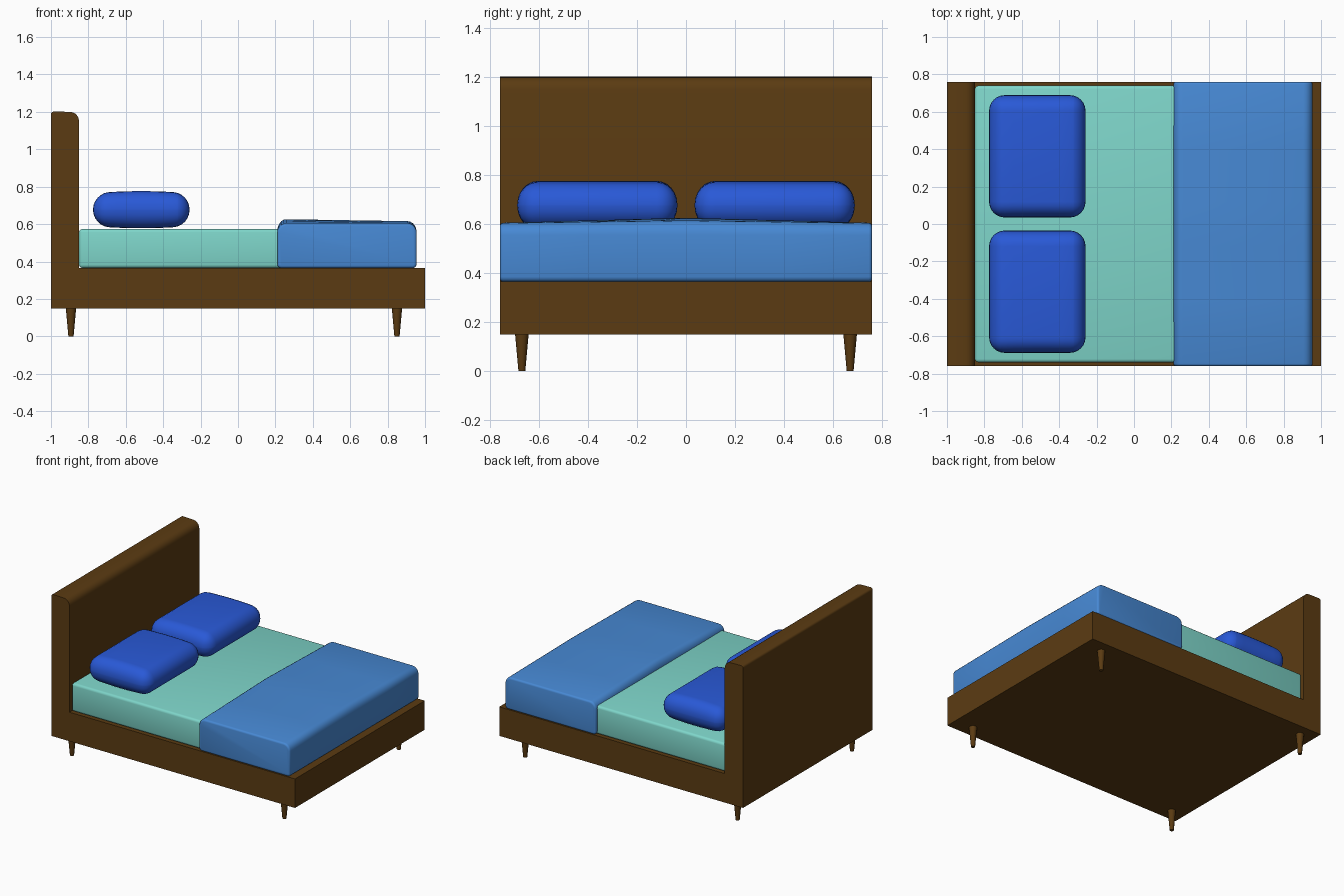
import bpy, bmesh
from math import radians, sin, cos

if "Cube" in bpy.data.objects:
    bpy.data.objects.remove(bpy.data.objects["Cube"])


def material(name, rgb):
    m = bpy.data.materials.new(name)
    m.diffuse_color = (*rgb, 1)
    m.use_nodes = True
    m.node_tree.nodes["Principled BSDF"].inputs["Base Color"].default_value = m.diffuse_color
    return m


WOOD = material("dark_wood", (0.105, 0.044, 0.006))
SHEET = material("mint_sheet", (0.21, 0.67, 0.59))
COVER = material("blue_cover", (0.063, 0.25, 0.66))
PILLOW = material("deep_blue", (0.022, 0.10, 0.68))


def finish(bm, name, mat, bevel=0, segments=3, angle=35):
    bmesh.ops.recalc_face_normals(bm, faces=bm.faces)
    me = bpy.data.meshes.new(name)
    bm.to_mesh(me)
    bm.free()
    me.materials.append(mat)
    ob = bpy.data.objects.new(name, me)
    bpy.context.collection.objects.link(ob)
    bpy.ops.object.select_all(action='DESELECT')
    ob.select_set(True)
    bpy.context.view_layer.objects.active = ob
    if bevel:
        mod = ob.modifiers.new("soft_edges", 'BEVEL')
        mod.width, mod.segments = bevel, segments
        mod.limit_method, mod.angle_limit = 'ANGLE', radians(60)
        bpy.ops.object.modifier_apply(modifier=mod.name)
    bpy.ops.object.shade_smooth_by_angle(angle=radians(angle))
    return ob


def corner(cx, cz, r, start, end, n=5):
    angles = [radians(start + (end - start) * i / n) for i in range(n + 1)]
    return [(cx + r * cos(a), cz + r * sin(a)) for a in angles]


def loft(profile, ys, lift=lambda x, y, z: 0):
    """Side profile (x, z) carried through stations along y, with end caps."""
    bm = bmesh.new()
    rings = [[bm.verts.new((x, y, z + lift(x, y, z))) for x, z in profile] for y in ys]
    n = len(profile)
    for a, b in zip(rings, rings[1:]):
        for i in range(n):
            bm.faces.new((a[i], a[(i + 1) % n], b[(i + 1) % n], b[i]))
    bm.faces.new(rings[0])
    bm.faces.new(rings[-1])
    return bm


def box(x0, x1, y0, y1, z0, z1):
    return loft([(x0, z0), (x1, z0), (x1, z1), (x0, z1)], [y0, y1])


# Frame: base and headboard in one L-shaped profile
frame = [(-1, 0.15), (1, 0.15), (1, 0.365), (-0.85, 0.365)]
frame += corner(-0.9, 1.15, 0.05, 0, 90) + corner(-0.985, 1.187, 0.015, 90, 180, 3)
finish(loft(frame, [-0.76, 0.76]), "bed_frame", WOOD)

# Mattress
finish(box(-0.85, 0.93, -0.74, 0.74, 0.365, 0.574), "mattress", SHEET, 0.018)


# Blanket: folded over the foot end, gently raised along the middle
def crown(x, y, z):
    t = max(0, min(1, (z - 0.54) / 0.06))
    return t * (1 - abs(y) / 0.76) * (0.021 - 0.011 * (x - 0.25) / 0.7)


cover = corner(0.23, 0.385, 0.02, 180, 270, 3) + corner(0.935, 0.385, 0.02, 270, 360, 3)
cover += corner(0.905, 0.555, 0.05, 0, 90) + corner(0.26, 0.555, 0.05, 90, 180)
finish(loft(cover, [-0.76, -0.4, -0.12, 0, 0.12, 0.4, 0.76], crown),
       "blanket", COVER, 0.014)

# Pillows: rounded boxes, plumper toward the middle
for side, name in ((-1, "front_pillow"), (1, "back_pillow")):
    hx, hy, hz = 0.258, 0.327, 0.087
    px = [-hx + 2 * hx * i / 8 for i in range(9)]
    bm = box(-hx, hx, -hy, hy, -hz, hz)
    ob = finish(bm, name, PILLOW, 0.084, 6, 60)
    bm = bmesh.new()
    bm.from_mesh(ob.data)
    for i in range(1, 8):
        bmesh.ops.bisect_plane(bm, geom=bm.verts[:] + bm.edges[:] + bm.faces[:],
                               plane_co=(px[i], 0, 0), plane_no=(1, 0, 0))
    for v in bm.verts:
        v.co.z *= 1 + 0.14 * (1 - (v.co.x / hx) ** 2)
    bm.to_mesh(ob.data)
    bm.free()
    ob.location = (-0.517, side * 0.362, 0.677)

# Legs: tapered pegs under the corners
for x, end in ((-0.893, "head"), (0.85, "foot")):
    for y, side in ((-0.67, "front"), (0.67, "back")):
        bm = bmesh.new()
        bmesh.ops.create_cone(bm, cap_ends=True, segments=12,
                              radius1=0.014, radius2=0.028, depth=0.155)
        bmesh.ops.translate(bm, verts=bm.verts, vec=(x, y, 0.0775))
        finish(bm, f"{side}_{end}_leg", WOOD)
